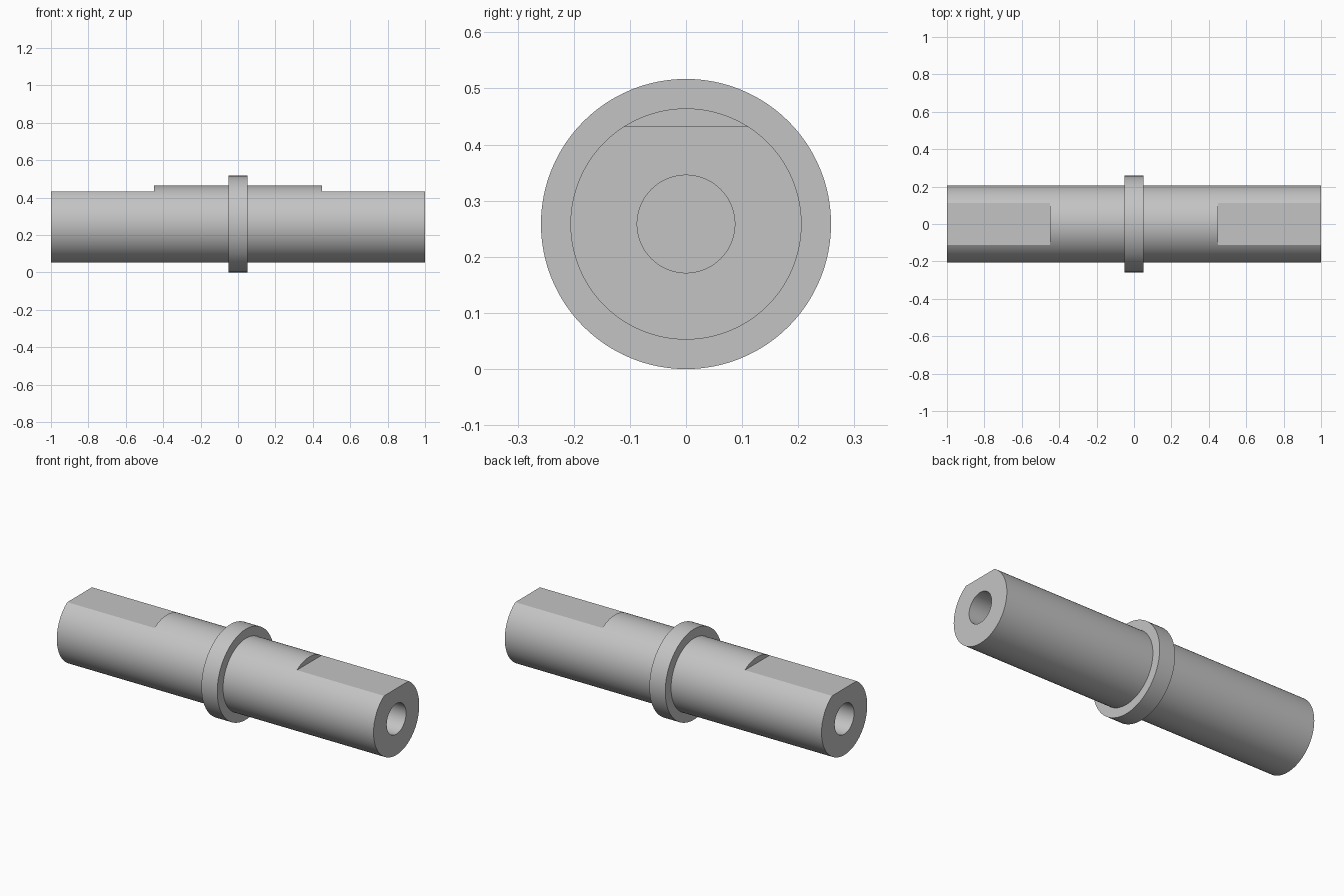
import bpy, bmesh, math
from mathutils import Matrix, Vector

cube = bpy.data.objects.get("Cube")
if cube:
    bpy.data.objects.remove(cube, do_unlink=True)

AXIS_Z = 0.2585      # height of the shaft axis
HALF = 1.0           # half of the shaft length
SHAFT_R, COLLAR_R, BORE_R = 0.206, 0.2585, 0.087
COLLAR_HALF = 0.05
FLAT_Z, FLAT_START = 0.432, 0.45
BORE_DEPTH = 0.45
STEPS = 128

steel = bpy.data.materials.new("steel_grey")
steel.use_nodes = True
color = (0.55, 0.55, 0.55, 1)
steel.diffuse_color = color
steel.node_tree.nodes["Principled BSDF"].inputs["Base Color"].default_value = color


def make_object(name, bm):
    bmesh.ops.recalc_face_normals(bm, faces=bm.faces)
    mesh = bpy.data.meshes.new(name)
    bm.to_mesh(mesh)
    bm.free()
    mesh.materials.append(steel)
    obj = bpy.data.objects.new(name, mesh)
    bpy.context.collection.objects.link(obj)
    return obj


# Shaft with collar and a blind bore in each end, turned from a half profile
right_half = [(COLLAR_HALF, COLLAR_R), (COLLAR_HALF, SHAFT_R), (HALF, SHAFT_R),
              (HALF, BORE_R), (HALF - BORE_DEPTH, BORE_R), (HALF - BORE_DEPTH, 0)]
profile = [(-x, r) for x, r in reversed(right_half)] + right_half
bm = bmesh.new()
points = [bm.verts.new((x, 0, r + AXIS_Z)) for x, r in profile]
edges = [bm.edges.new(pair) for pair in zip(points, points[1:])]
bmesh.ops.spin(bm, geom=points + edges, cent=(0, 0, AXIS_Z), axis=(1, 0, 0),
               angle=math.tau, steps=STEPS)
bmesh.ops.remove_doubles(bm, verts=bm.verts, dist=0.0001)
shaft = make_object("collared_shaft", bm)

# Milled flat on top of each end
for side in (-1, 1):
    bm = bmesh.new()
    bmesh.ops.create_cube(bm, size=1, matrix=Matrix.LocRotScale(
        Vector((side * (FLAT_START + 0.5), 0, FLAT_Z + 0.1)), None,
        Vector((1, 0.6, 0.2))))
    cutter = make_object("flat_cutter", bm)
    cutter.hide_render = True
    cut = shaft.modifiers.new("milled_flat", 'BOOLEAN')
    cut.operation = 'DIFFERENCE'
    cut.solver = 'EXACT'
    cut.object = cutter
    bpy.context.view_layer.objects.active = shaft
    bpy.ops.object.modifier_apply(modifier=cut.name)
    bpy.data.objects.remove(cutter, do_unlink=True)

# Smooth round walls, sharp machined edges
bpy.ops.object.select_all(action='DESELECT')
shaft.select_set(True)
bpy.context.view_layer.objects.active = shaft
bpy.ops.object.shade_smooth_by_angle(angle=math.radians(20))
